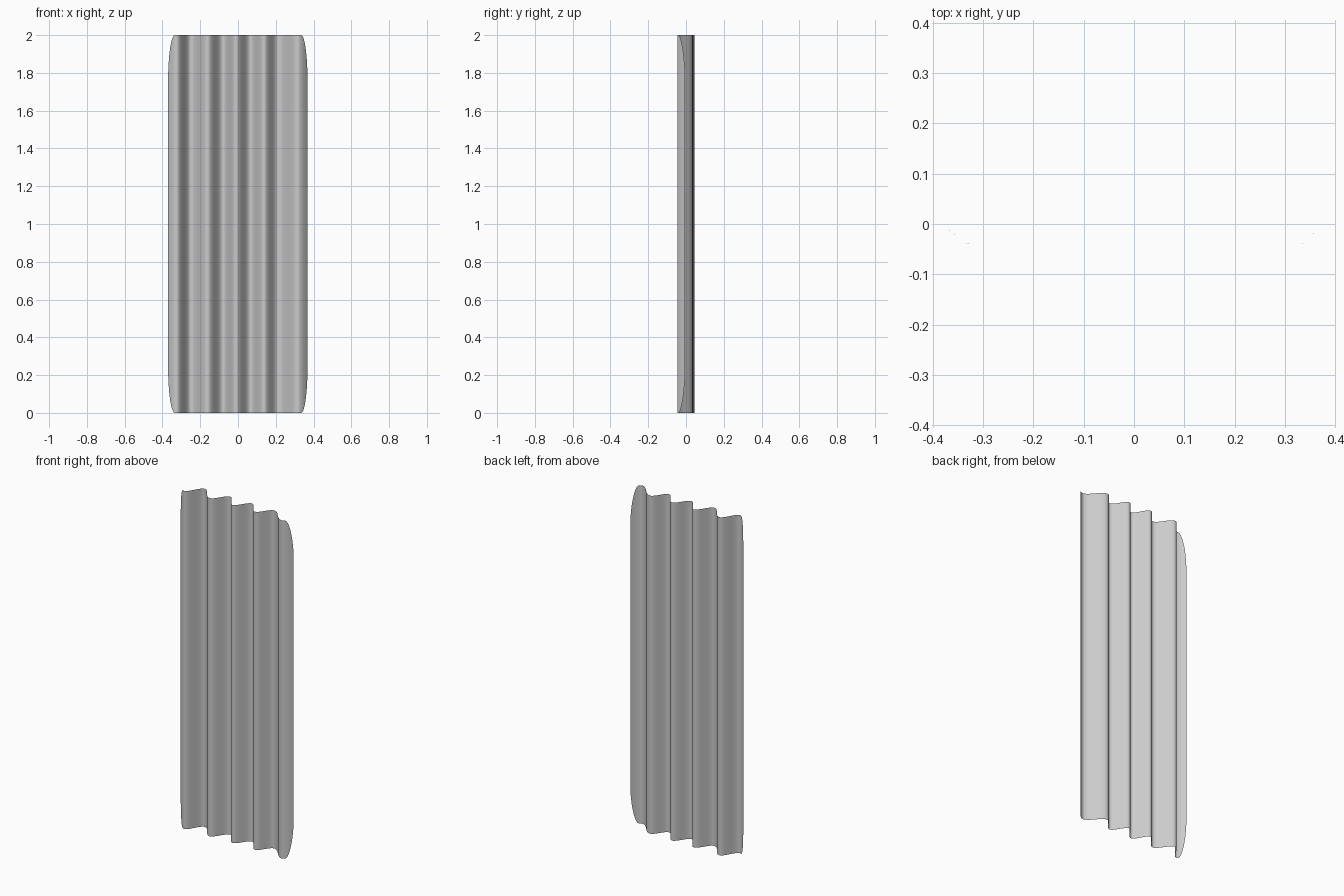
import bpy, math

if "Cube" in bpy.data.objects:
    bpy.data.objects.remove(bpy.data.objects["Cube"])

HEIGHT, CORNER, INNER = 2.0, 0.24, 0.33

# Fold turning points seen from above (x, y): ends, front crests, back crests
FOLDS = [(-0.325, -0.040), (-0.25, 0.045), (-0.16, -0.037), (-0.08, 0.042),
         (-0.01, -0.037), (0.065, 0.038), (0.138, -0.038), (0.212, 0.034),
         (0.318, -0.046)]
LEFT_END, RIGHT_END = (-0.37, -0.008), (0.368, -0.005)


def fold_y(x):
    """Depth of the cloth at x, eased between the fold crests."""
    if x < FOLDS[0][0]:
        t = (FOLDS[0][0] - x) / (FOLDS[0][0] - LEFT_END[0])
        return FOLDS[0][1] + (LEFT_END[1] - FOLDS[0][1]) * t ** 1.6
    if x > FOLDS[-1][0]:
        t = (x - FOLDS[-1][0]) / (RIGHT_END[0] - FOLDS[-1][0])
        return FOLDS[-1][1] + (RIGHT_END[1] - FOLDS[-1][1]) * t ** 1.6
    for (x0, y0), (x1, y1) in zip(FOLDS, FOLDS[1:]):
        if x <= x1:
            t = (x - x0) / (x1 - x0)
            return y0 + (y1 - y0) * (1 - math.cos(math.pi * t)) / 2
    return FOLDS[-1][1]


def side_width(z):
    """Share of the outer strip kept at height z (rounded corners)."""
    d = min(z, HEIGHT - z)
    if d >= CORNER:
        return 1.0
    return 0.12 + 0.88 * math.sqrt(max(0.0, 1 - (1 - d / CORNER) ** 2))


# Rows: dense at the rounded corners, sparse between
low = [CORNER * (1 - math.cos(math.pi / 2 * i / 12)) for i in range(13)]
rows = low + [0.6, 1.0, 1.4] + [HEIGHT - z for z in reversed(low)]
COLS = 140

# Pleated curtain sheet
verts, faces = [], []
for z in rows:
    k = side_width(z)
    for i in range(COLS + 1):
        x = LEFT_END[0] + (RIGHT_END[0] - LEFT_END[0]) * i / COLS
        if abs(x) > INNER:
            x = math.copysign(INNER + (abs(x) - INNER) * k, x)
        verts.append((x, fold_y(x), z))
n = COLS + 1
for r in range(len(rows) - 1):
    for i in range(COLS):
        a = r * n + i
        faces.append((a, a + 1, a + n + 1, a + n))

mesh = bpy.data.meshes.new("curtain")
mesh.from_pydata(verts, [], faces)
mesh.update()
curtain = bpy.data.objects.new("curtain", mesh)
bpy.context.collection.objects.link(curtain)
for p in mesh.polygons:
    p.use_smooth = True
